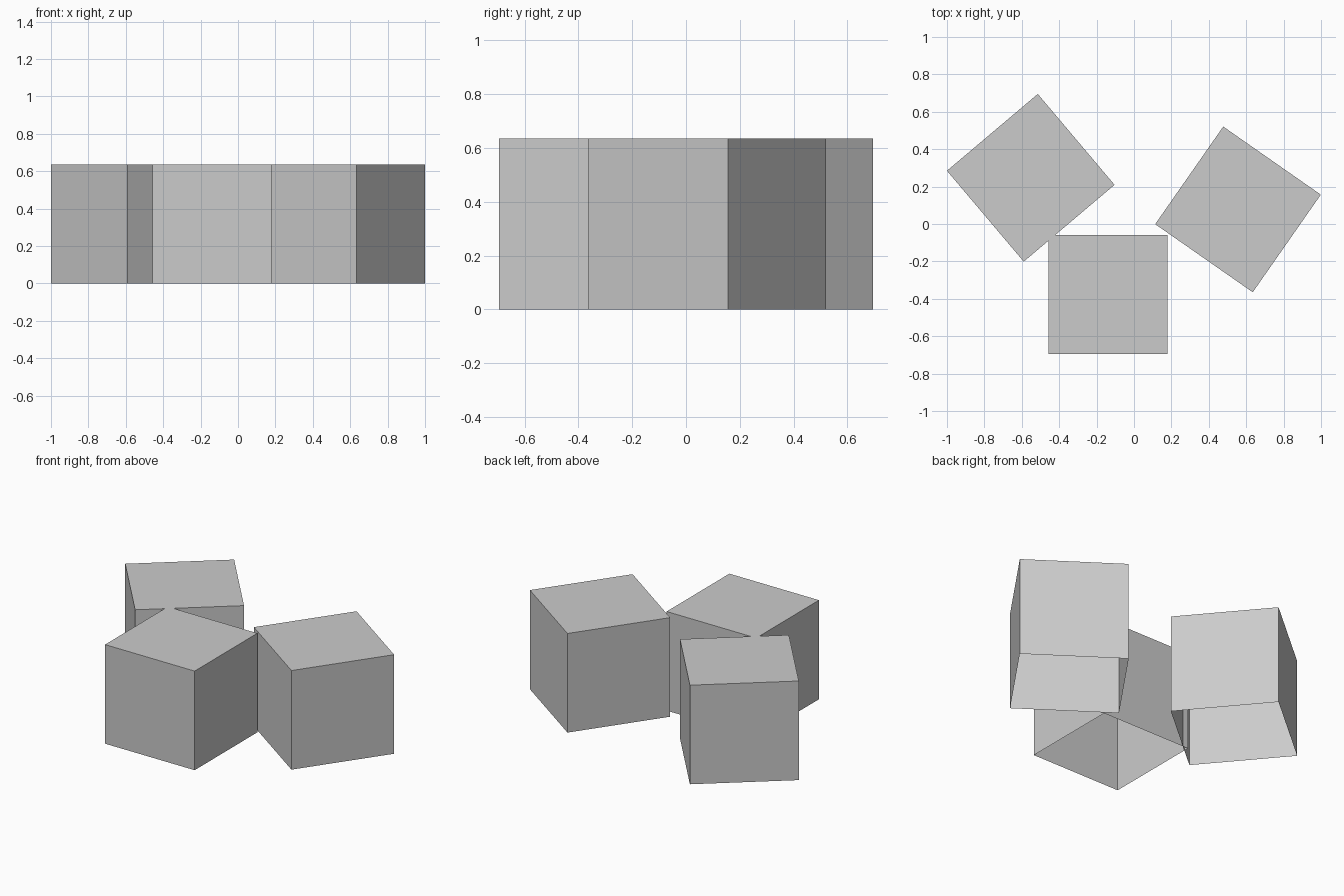
import bpy
import bmesh
from math import radians
from mathutils import Matrix

SIDE = 0.636

default_cube = bpy.data.objects.get("Cube")
if default_cube:
    bpy.data.objects.remove(default_cube, do_unlink=True)

# One plain grey for every box
grey = bpy.data.materials.new("light grey")
grey.use_nodes = True
colour = (0.6, 0.6, 0.6, 1)
grey.diffuse_color = colour
grey.node_tree.nodes["Principled BSDF"].inputs["Base Color"].default_value = colour


def open_box(name, x, y, angle):
    """Cube shell standing on the ground with its underside open."""
    bm = bmesh.new()
    bmesh.ops.create_cube(bm, size=SIDE, matrix=Matrix.Translation((0, 0, SIDE / 2)))
    bm.normal_update()
    underside = [f for f in bm.faces if f.normal.z < -0.5]
    bmesh.ops.delete(bm, geom=underside, context="FACES_ONLY")
    mesh = bpy.data.meshes.new(name)
    bm.to_mesh(mesh)
    bm.free()
    mesh.materials.append(grey)
    box = bpy.data.objects.new(name, mesh)
    box.location = (x, y, 0)
    box.rotation_euler.z = radians(angle)
    bpy.context.collection.objects.link(box)


# Three boxes set corner to corner
open_box("front_box", -0.14, -0.376, 0)
open_box("left_box", 0.556, 0.078, -34.9)
open_box("right_box", -0.552, 0.247, 40.2)
